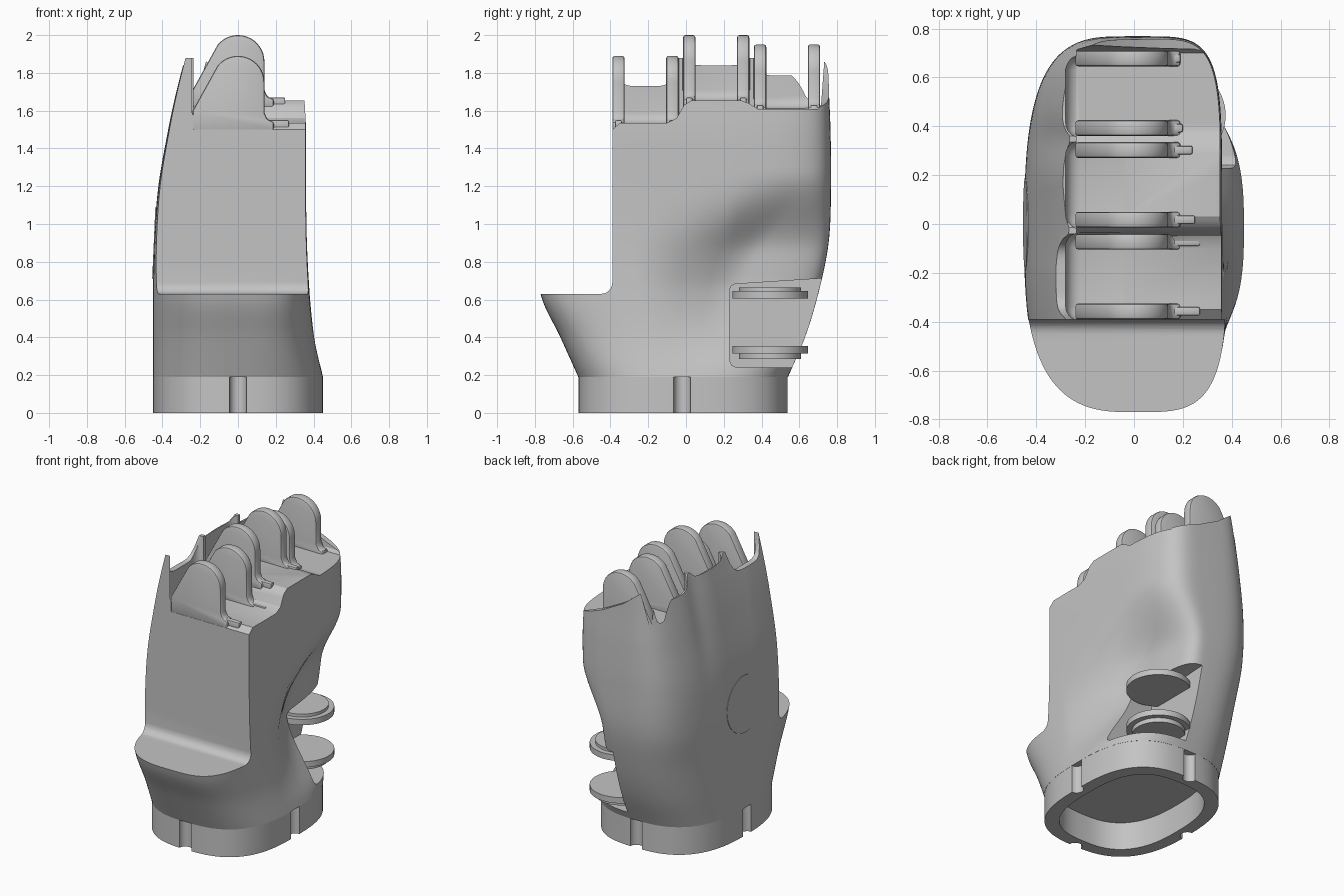
import bpy, bmesh, math
from mathutils import Vector

old = bpy.data.objects.get("Cube")
if old:
    bpy.data.objects.remove(old, do_unlink=True)

grey = bpy.data.materials.new("plain_grey")
grey.use_nodes = True
grey.diffuse_color = (0.55, 0.55, 0.55, 1)
grey.node_tree.nodes["Principled BSDF"].inputs["Base Color"].default_value = (0.55, 0.55, 0.55, 1)


def make(name, bm):
    bmesh.ops.recalc_face_normals(bm, faces=bm.faces)
    mesh = bpy.data.meshes.new(name)
    bm.to_mesh(mesh)
    bm.free()
    mesh.materials.append(grey)
    obj = bpy.data.objects.new(name, mesh)
    bpy.context.collection.objects.link(obj)
    return obj


def loft(name, rings):
    bm = bmesh.new()
    loops = [[bm.verts.new(p) for p in ring] for ring in rings]
    count = len(loops[0])
    for low, high in zip(loops, loops[1:]):
        for i in range(count):
            j = (i + 1) % count
            bm.faces.new((low[i], low[j], high[j], high[i]))
    bm.faces.new(loops[0])
    bm.faces.new(loops[-1])
    return make(name, bm)


def prism(name, points, axis, start, end):
    """Extrude a 2D outline along x or y; the second coordinate is height."""
    def place(p, d):
        return (d, p[0], p[1]) if axis == "x" else (p[0], d, p[1])
    return loft(name, [[place(p, d) for p in points] for d in (start, end)])


def box(name, low, high):
    (xa, ya, za), (xb, yb, zb) = low, high
    return prism(name, [(xa, za), (xb, za), (xb, zb), (xa, zb)], "y", ya, yb)


def disc(name, centre, radius, bottom, top):
    ring = [Vector((centre[0] + radius * math.cos(i * math.tau / 64),
                    centre[1] + radius * math.sin(i * math.tau / 64), 0)) for i in range(64)]
    return loft(name, [[p + Vector((0, 0, z)) for p in ring] for z in (bottom, top)])


def bake(obj):
    graph = bpy.context.evaluated_depsgraph_get()
    mesh = bpy.data.meshes.new_from_object(obj.evaluated_get(graph))
    obj.modifiers.clear()
    obj.data = mesh


def carve(obj, cutter):
    mod = obj.modifiers.new("cut", "BOOLEAN")
    mod.operation, mod.solver, mod.object = "DIFFERENCE", "EXACT", cutter
    bake(obj)
    bpy.data.objects.remove(cutter, do_unlink=True)


def soften(obj, width, segments=2):
    mod = obj.modifiers.new("bevel", "BEVEL")
    mod.width, mod.segments, mod.limit_method = width, segments, "ANGLE"
    mod.angle_limit = math.radians(40)
    bake(obj)


def ease(a, b, v):
    t = min(1, max(0, (v - a) / (b - a)))
    return t * t * (3 - 2 * t)


# Hand sections: height, dorsal x, palm x, front y, back y, dorsal and palm squareness
SECTIONS = [
    (0.19, 0.45, 0.45, 0.57, 0.54, 2.6, 2.8),
    (0.40, 0.45, 0.405, 0.665, 0.63, 2.7, 3.3),
    (0.63, 0.45, 0.38, 0.77, 0.70, 2.9, 3.9),
    (0.90, 0.445, 0.365, 0.78, 0.755, 3.3, 4.5),
    (1.20, 0.422, 0.36, 0.78, 0.768, 3.6, 4.8),
    (1.50, 0.37, 0.36, 0.78, 0.765, 3.8, 5),
    (1.70, 0.327, 0.35, 0.78, 0.757, 4, 5),
    (1.95, 0.262, 0.345, 0.78, 0.75, 4.4, 5),
]


def section(z):
    i = max(k for k in range(len(SECTIONS) - 1) if SECTIONS[k][0] <= z + 1e-6)
    a, b = SECTIONS[i], SECTIONS[i + 1]
    before, after = SECTIONS[max(i - 1, 0)], SECTIONS[min(i + 2, len(SECTIONS) - 1)]
    h = b[0] - a[0]
    t = (z - a[0]) / h
    out = []
    for k in range(1, len(a)):
        ma = (b[k] - before[k]) / (b[0] - before[0]) * h
        mb = (after[k] - a[k]) / (after[0] - a[0]) * h
        out.append((2*t**3 - 3*t*t + 1) * a[k] + (t**3 - 2*t*t + t) * ma
                   + (3*t*t - 2*t**3) * b[k] + (t**3 - t*t) * mb)
    return out


def outline(z, inset=0.0, height=None):
    dorsal, palm, front, back, dorsal_power, palm_power = section(z)
    points = []
    for i in range(144):
        c, s = math.cos(i * math.tau / 144), math.sin(i * math.tau / 144)
        width, power = (palm, palm_power) if c > 0 else (dorsal, dorsal_power)
        x = math.copysign(abs(c) ** (2 / power), c) * (width - inset)
        y = (back - front) / 2 + math.copysign(abs(s) ** (2 / power), s) * ((back + front) / 2 - inset)
        if x > 0:
            # hollow beside the thumb
            edge = -0.2 + 0.35 * ease(0.65, 1.3, z)
            x *= 1 - 0.48 * ease(edge, edge + 0.5, y) * ease(0.2, 0.7, z) * (1 - ease(0.85, 1.28, z))
        else:
            # grooves between the knuckles
            groove = sum(math.exp(-((y - g) / 0.08) ** 2) for g in (-0.02, 0.34))
            x += 0.015 * groove * ease(0.9, 1.8, z)
        points.append((x, y, z if height is None else height))
    return points


# Palm body
STEPS = 52
palm = loft("palm_body", [outline(0.19 + 1.76 * i / STEPS) for i in range(STEPS + 1)])

# Flat front face with a filleted shelf
fillet = [(-0.45 + 0.06 * math.sin(a), 0.69 - 0.06 * math.cos(a))
          for a in (math.pi / 12 * k for k in range(7))]
carve(palm, prism("shelf_cutter", [(-1, 0.63)] + fillet + [(-0.39, 2.2), (-1, 2.2)], "x", -1, 1))

# Stepped knuckle floor
floor = [(-0.6, 1.5), (-0.39, 1.5), (-0.35, 1.535), (-0.1, 1.535), (-0.05, 1.56), (-0.01, 1.63),
         (0.03, 1.655), (0.29, 1.655), (0.33, 1.64), (0.38, 1.61), (0.70, 1.61), (0.715, 1.63),
         (0.735, 1.9), (0.735, 2.2), (-0.6, 2.2)]
carve(palm, prism("floor_cutter", floor, "x", -0.235, 1))

# Scalloped dorsal rim: start, end, lug top, floor, rim valley, foot reach front and back
FINGERS = [(-0.39, -0.04, 1.89, 1.53, 1.73, 0.27, 0.27),
           (-0.015, 0.335, 2.0, 1.65, 1.84, 0.25, 0.24),
           (0.36, 0.71, 1.95, 1.61, 1.785, 0.2, 0.19)]
rim = [(-0.6, 1.8)]
for start, end, top, base, valley, *reach in FINGERS:
    for k in range(17):
        u = k / 8 - 1
        rim.append((start + (end - start) * k / 16, valley + (1.88 - valley) * u ** 6))
rim += [(0.76, 1.89), (1, 1.89), (1, 2.3), (-0.6, 2.3)]
carve(palm, prism("rim_cutter", rim, "x", -1, 1))
carve(palm, prism("corner_cutter", [(-0.22, 1.9), (-0.05, 1.77), (0.1, 1.69), (0.28, 1.62), (1, 1.62),
                                    (1, 2.2), (-0.22, 2.2)], "y", 0.66, 1))
for start, end, top, base, *rest in FINGERS:
    scoop = box("scoop_cutter", (-0.28, start - 0.005, base), (0, min(end + 0.005, 0.69), 2.3))
    soften(scoop, 0.06, 5)
    carve(palm, scoop)

# Thumb pocket
pocket = [(0.23, 0.28), (0.242, 0.252), (0.27, 0.24), (1, 0.24), (1, 0.73), (0.26, 0.682), (0.238, 0.672), (0.23, 0.65)]
carve(palm, prism("pocket_cutter", pocket, "x", 0.05, 1))

# Wrist ring with four notches
wrist = loft("wrist_ring", [outline(0.19, 0.001, z) for z in (0, 0.19)])
carve(wrist, loft("hole_cutter", [outline(0.19, 0.085, z) for z in (-0.1, 0.3)]))
for x, y in ((0, -0.57), (0, 0.54), (-0.45, -0.02), (0.45, -0.02)):
    carve(wrist, disc("notch_cutter", (x, y), 0.045, -0.1, 0.3))

parts = [palm, wrist]

# Finger hinge lugs with small feet
for number, (start, end, top, base, valley, front_reach, back_reach) in enumerate(FINGERS, 1):
    arc = [(0.14 * math.cos(a), top - 0.14 + 0.14 * math.sin(a))
           for a in (math.radians(140) * k / 16 for k in range(17))]
    shape = [(-0.24, base - 0.04), (0.19, base - 0.04), (0.19, base + 0.01), (0.155, base + 0.025),
             (0.14, base + 0.06)] + arc + [(-0.24, top - 0.29)]
    for side, y, reach in (("front", start, front_reach), ("back", end - 0.065, back_reach)):
        lug = prism(f"finger_{number}_{side}_lug", shape, "y", y, y + 0.065)
        soften(lug, 0.012)
        foot = box(f"finger_{number}_{side}_foot", (0.13, y + 0.015, base - 0.03), (reach, y + 0.05, base + 0.02))
        soften(foot, 0.008)
        parts += [lug, foot]

# Thumb hinge discs
for name, radius, bottom, top in (("upper_disc", 0.2, 0.605, 0.645), ("upper_washer", 0.165, 0.64, 0.665),
                                  ("lower_disc", 0.2, 0.315, 0.355), ("lower_washer", 0.165, 0.285, 0.32)):
    parts.append(disc("thumb_" + name, (0.175, 0.445), radius, bottom, top))

# Round cover on the back of the hand
cover = disc("dorsal_cover", (0, 0), 0.19, -0.02, 0.004)
cover.rotation_euler = (0, math.radians(-87.5), 0)
cover.location = (-0.442, 0, 0.9)
parts.append(cover)

# Smooth shading with sharp edges kept
bpy.ops.object.select_all(action="DESELECT")
for obj in parts:
    obj.select_set(True)
bpy.context.view_layer.objects.active = palm
bpy.ops.object.shade_smooth_by_angle(angle=math.radians(32))
